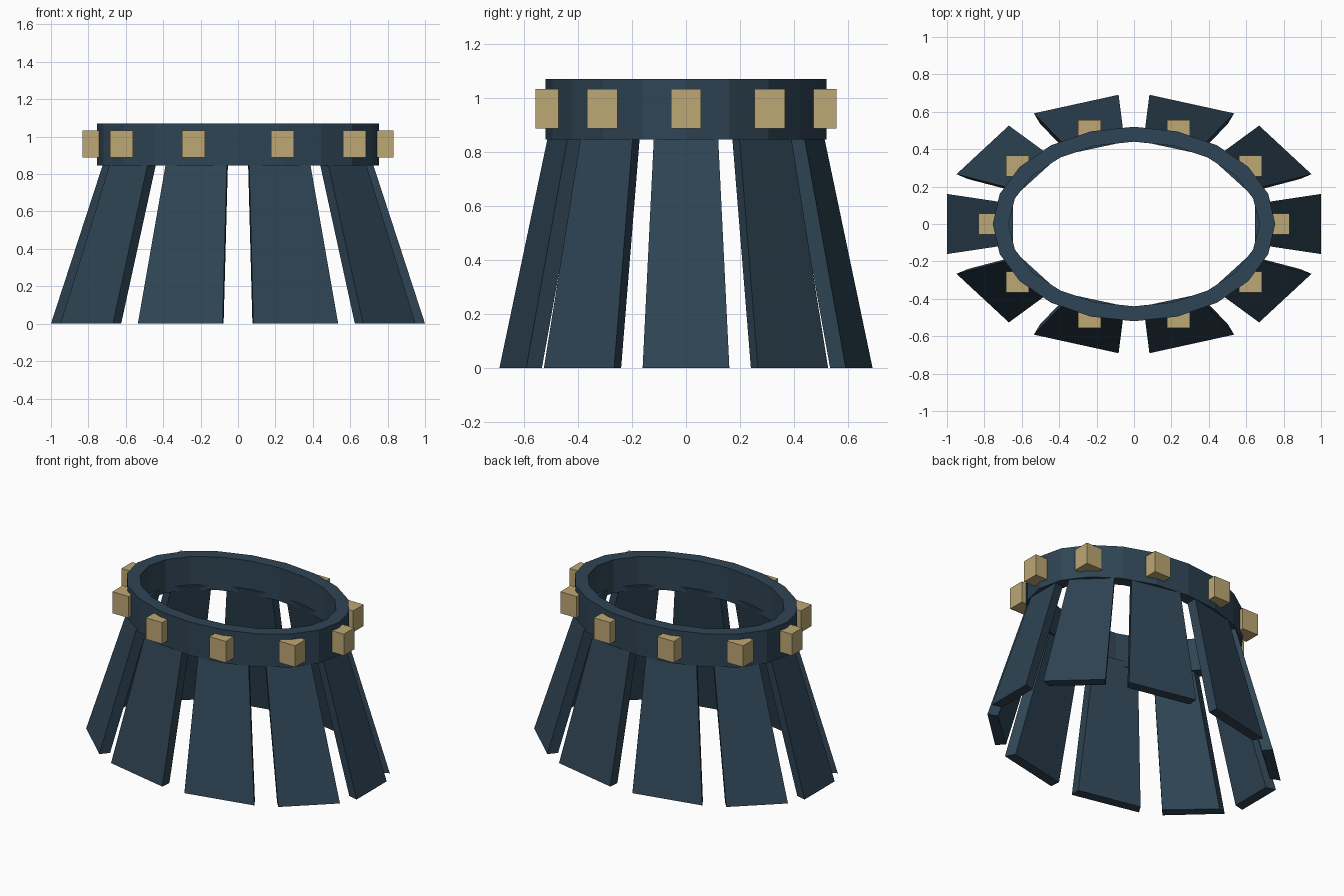
import bpy, bmesh, math
from mathutils import Vector

if "Cube" in bpy.data.objects:
    bpy.data.objects.remove(bpy.data.objects["Cube"])


def material(name, rgb):
    m = bpy.data.materials.new(name)
    m.diffuse_color = (*rgb, 1)
    m.use_nodes = True
    m.node_tree.nodes["Principled BSDF"].inputs["Base Color"].default_value = m.diffuse_color
    return m


NAVY = material("dark navy leather", (0.028, 0.058, 0.089))
GOLD = material("pale gold", (0.51, 0.39, 0.175))


def add_object(name, bm, mat):
    bmesh.ops.recalc_face_normals(bm, faces=bm.faces)
    mesh = bpy.data.meshes.new(name)
    bm.to_mesh(mesh)
    bm.free()
    mesh.materials.append(mat)
    ob = bpy.data.objects.new(name, mesh)
    bpy.context.collection.objects.link(ob)
    return ob


def oval(rx, ry, degrees, z):
    a = math.radians(degrees)
    return Vector((rx * math.cos(a), ry * math.sin(a), z))


# Oval belt: a rectangular section swept round 20 sides
bm = bmesh.new()
section = [(0.755, 0.52, 0.845), (0.755, 0.52, 1.07),
           (0.67, 0.44, 1.07), (0.67, 0.44, 0.845)]
rings = [[bm.verts.new(oval(rx, ry, i * 18, z)) for rx, ry, z in section]
         for i in range(20)]
for i in range(20):
    a, b = rings[i], rings[(i + 1) % 20]
    for j in range(4):
        k = (j + 1) % 4
        bm.faces.new((a[j], b[j], b[k], a[k]))
add_object("belt", bm, NAVY)

# Ten flared skirt panels, each with a stud on the belt above it
HALF = 13.4      # half of the angle covered by a panel
THICK = 0.068
for n in range(10):
    angle = n * 36
    bm = bmesh.new()
    loops = []
    for rx, ry, z in [(1.028, 0.693, 0), (0.733, 0.508, 0.88)]:
        loops.append([bm.verts.new(oval(rx - t, ry - t, angle + s * HALF, z))
                      for t, s in [(0, -1), (0, 1), (THICK, 1), (THICK, -1)]])
    low, high = loops
    bm.faces.new(low)
    bm.faces.new(high)
    for j in range(4):
        k = (j + 1) % 4
        bm.faces.new((low[j], low[k], high[k], high[j]))
    add_object(f"skirt_panel_{n + 1}", bm, NAVY)

    bm = bmesh.new()
    bmesh.ops.create_cube(bm, size=1)
    bmesh.ops.scale(bm, vec=(0.122, 0.112, 0.145), verts=bm.verts)
    bmesh.ops.translate(bm, vec=oval(0.77, 0.527, angle, 0.96), verts=bm.verts)
    # the end studs sit at the same depth as the rest
    add_object(f"belt_stud_{n + 1}", bm, GOLD)
